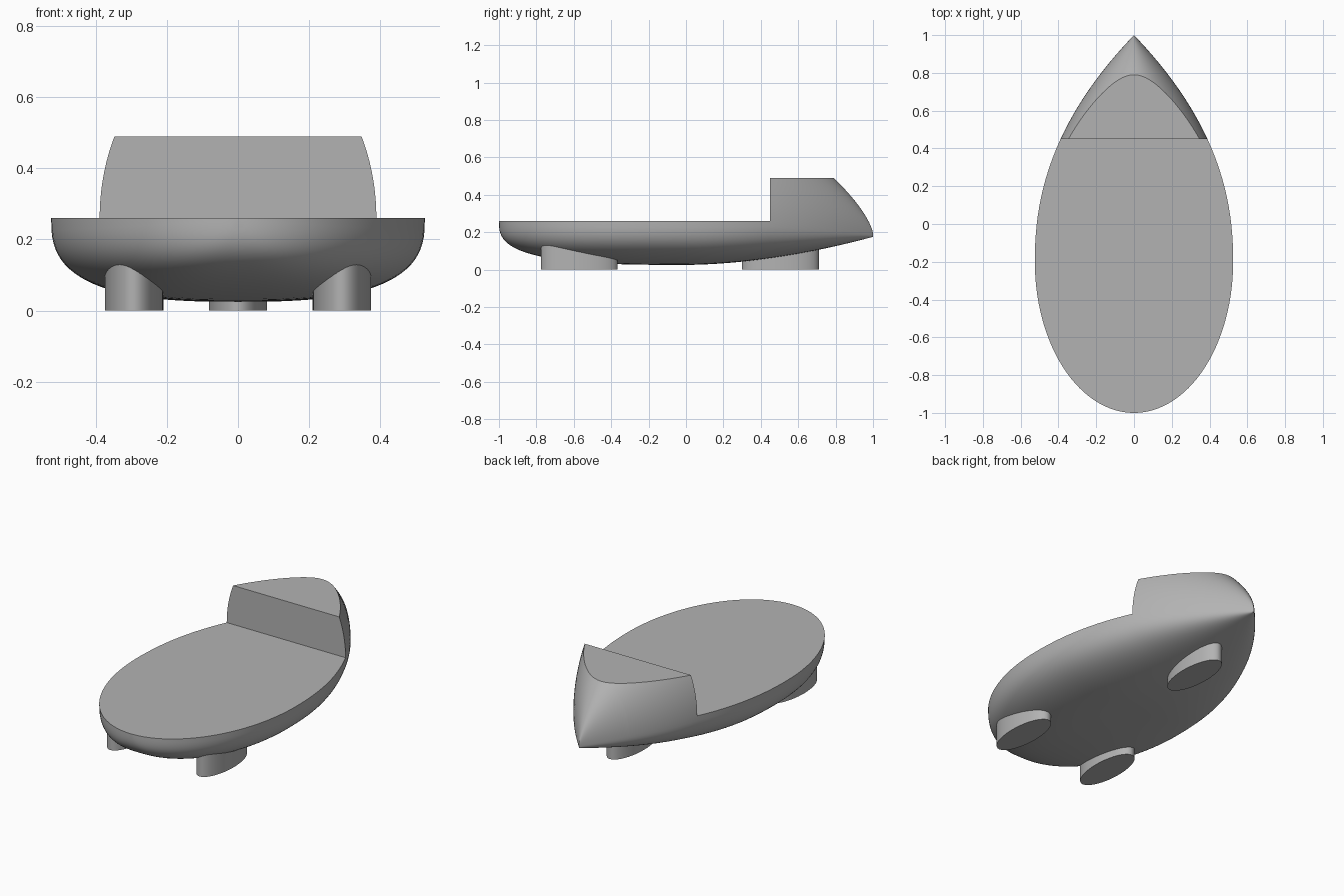
import bpy
import bmesh
import math

cube = bpy.data.objects.get("Cube")
if cube:
    bpy.data.objects.remove(cube, do_unlink=True)

DECK, ROOF, STEP = 0.26, 0.49, 0.45
KEEL, BEAM, WIDEST = 0.025, 0.525, -0.2
LOW, UP = 24, 16

grey = bpy.data.materials.new("plain_grey")
grey.use_nodes = True
colour = (0.45, 0.45, 0.45, 1)
grey.diffuse_color = colour
grey.node_tree.nodes["Principled BSDF"].inputs["Base Color"].default_value = colour


def make_object(name, bm):
    bmesh.ops.remove_doubles(bm, verts=bm.verts, dist=0.0002)
    bmesh.ops.recalc_face_normals(bm, faces=bm.faces)
    mesh = bpy.data.meshes.new(name)
    bm.to_mesh(mesh)
    bm.free()
    mesh.materials.append(grey)
    obj = bpy.data.objects.new(name, mesh)
    bpy.context.collection.objects.link(obj)
    bpy.ops.object.select_all(action="DESELECT")
    obj.select_set(True)
    bpy.context.view_layer.objects.active = obj
    bpy.ops.object.shade_smooth_by_angle(angle=math.radians(35))
    return obj


# Outline curves along the length of the hull
def half_width(y):
    if y < WIDEST:
        return BEAM * math.sqrt(max(0, 1 - ((WIDEST - y) / (1 + WIDEST)) ** 2))
    return BEAM * (1 - ((y - WIDEST) / (1 - WIDEST)) ** 2.2)


def keel_height(y):
    if y < 0:
        return DECK - (DECK - KEEL) * max(0, 1 - abs(y) ** 3) ** (1 / 3)
    return KEEL + 0.15 * y ** 1.8


def side_height(y):
    return DECK - 0.07 * max(0, (y - STEP) / (1 - STEP))


def crest_height(y):
    return 0.19 + 0.58 * ((1 - y) / (1 - STEP)) ** 0.684


def lower_section(y):
    w, b, s = half_width(y), keel_height(y), side_height(y)
    for i in range(LOW + 1):
        a = math.pi / 2 * i / LOW
        yield w * math.sin(a) ** (2 / 2.8), s - (s - b) * max(0, math.cos(a)) ** (2 / 2.8)


def upper_section(y):
    w, s = half_width(y), side_height(y)
    rise = max(crest_height(y) - s, 0.0001)
    end = math.asin(min(1, (ROOF - s) / rise))
    for i in range(1, UP + 1):
        a = end * i / UP
        yield w * math.cos(a), s + rise * math.sin(a)


def ring(bm, y, raised):
    half = list(lower_section(y)) + (list(upper_section(y)) if raised else [])
    loop = half + [(-x, z) for x, z in reversed(half)]
    return [bm.verts.new((x, y, z)) for x, z in loop]


def loft(bm, stations, raised):
    rings = [ring(bm, y, raised) for y in stations]
    for a, b in zip(rings, rings[1:]):
        n = len(a)
        for i in range(n - 1):
            if i != n // 2 - 1:
                bm.faces.new((a[i], a[i + 1], b[i + 1], b[i]))
    # one flat face closes the top
    mid = len(rings[0]) // 2
    right = [r[mid - 1] for r in rings if r[mid - 1].co.x > 0.0005]
    left = [r[mid] for r in rings if r[mid].co.x < -0.0005]
    tip = next((r[mid] for r in rings if abs(r[mid].co.x) <= 0.0005), None)
    if raised:
        bm.faces.new(right + [tip] + left[::-1])
    else:
        bm.faces.new([tip] + right + left[::-1])
    return rings


# Body: low deck hull and raised pointed end, welded into one skin
bm = bmesh.new()
deck_stations = [-1 + (1 + STEP) * (1 - math.cos(math.pi / 2 * i / 44)) for i in range(45)]
loft(bm, deck_stations, False)
# the roof ends where the crest falls to roof height
peak = 1 - (1 - STEP) * (0.3 / 0.58) ** (1 / 0.684)
raised_stations = [STEP + (peak - STEP) * math.sin(math.pi / 2 * i / 20) for i in range(21)]
raised_stations += [peak + (1 - peak) * math.sin(math.pi / 2 * i / 14) for i in range(1, 15)]
rings = loft(bm, raised_stations, True)
# upright wall at the step
bm.faces.new(rings[0][LOW:-LOW])
make_object("body", bm)


# Feet: upright oval pads that run up into the hull
def foot(name, x, y, height):
    bm = bmesh.new()
    bmesh.ops.create_cone(bm, cap_ends=True, segments=48, radius1=1, radius2=1, depth=1)
    bmesh.ops.translate(bm, verts=bm.verts, vec=(0, 0, 0.5))
    bmesh.ops.scale(bm, verts=bm.verts, vec=(0.082, 0.205, height))
    bmesh.ops.translate(bm, verts=bm.verts, vec=(x, y, 0))
    make_object(name, bm)


for side, sign in (("left", 1), ("right", -1)):
    foot("front_foot_" + side, sign * 0.292, -0.57, 0.2)
foot("back_foot", 0, 0.505, 0.16)
